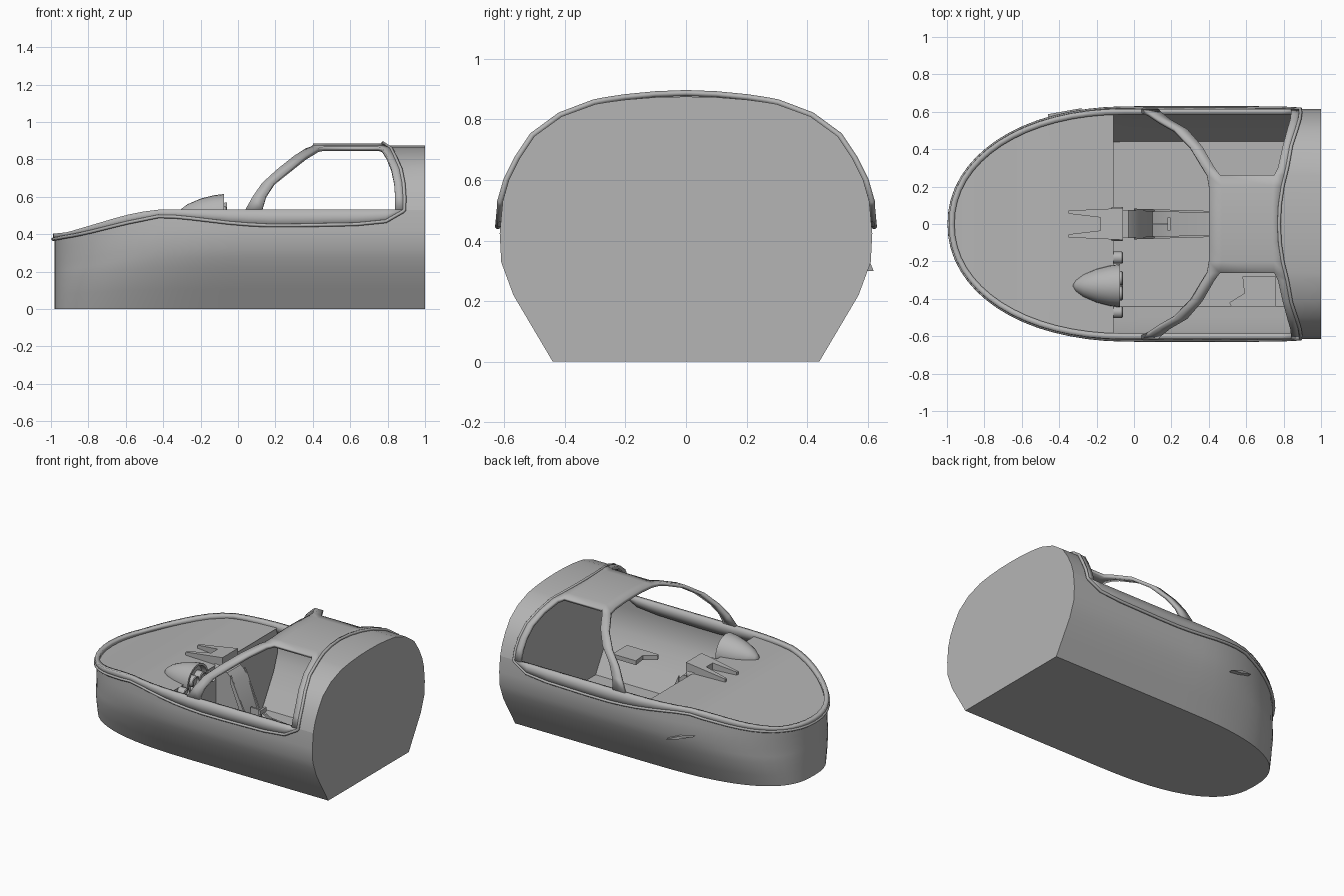
import bpy, bmesh, math
from math import sin, cos, pi

if "Cube" in bpy.data.objects:
    bpy.data.objects.remove(bpy.data.objects["Cube"])

grey = bpy.data.materials.new("plain grey")
grey.diffuse_color = (0.46, 0.46, 0.46, 1)
grey.use_nodes = True
grey.node_tree.nodes["Principled BSDF"].inputs["Base Color"].default_value = grey.diffuse_color


def finish(ob, angle=30):
    ob.data.materials.append(grey)
    bpy.ops.object.select_all(action='DESELECT')
    bpy.context.view_layer.objects.active = ob
    ob.select_set(True)
    if ob.type == 'MESH':
        bpy.ops.object.shade_smooth_by_angle(angle=math.radians(angle))
    return ob


def mesh(name, verts, faces, thick=0):
    me = bpy.data.meshes.new(name)
    me.from_pydata(verts, [], faces)
    bm = bmesh.new()
    bm.from_mesh(me)
    bmesh.ops.remove_doubles(bm, verts=bm.verts, dist=1e-4)
    bmesh.ops.recalc_face_normals(bm, faces=bm.faces)
    loose = [v for v in bm.verts if not v.link_faces]
    bmesh.ops.delete(bm, geom=loose, context='VERTS')
    bm.to_mesh(me)
    bm.free()
    ob = bpy.data.objects.new(name, me)
    bpy.context.collection.objects.link(ob)
    if thick:
        m = ob.modifiers.new("thickness", 'SOLIDIFY')
        m.thickness, m.offset = thick, 0
    return finish(ob)


def grid(rows, keep=lambda r, c: True):
    n = len(rows[0])
    verts = [p for r in rows for p in r]
    faces = [(i*n+j, i*n+j+1, (i+1)*n+j+1, (i+1)*n+j)
             for i in range(len(rows)-1) for j in range(n-1) if keep(i, j)]
    return verts, faces


def prism(name, outline, put, a, b):
    """Extrude a 2D outline from a to b; put(u, v, w) places a point."""
    n = len(outline)
    verts = [put(u, v, w) for w in (a, b) for u, v in outline]
    faces = [tuple(range(n)), tuple(range(n, 2*n))]
    faces += [(i, (i+1) % n, n+(i+1) % n, n+i) for i in range(n)]
    return mesh(name, verts, faces)


def lathe(name, profile, cy, cz, seg=24):
    """Revolve (x, radius) points about an axis along x."""
    rows = [[(x, cy+r*cos(2*pi*k/seg), cz+r*sin(2*pi*k/seg)) for k in range(seg+1)]
            for x, r in profile]
    return mesh(name, *grid(rows))


def interp(table, x):
    for (x0, y0), (x1, y1) in zip(table, table[1:]):
        if x <= x1:
            t = max(0, (x-x0)/(x1-x0))
            return y0+(y1-y0)*t
    return table[-1][1]


# Heights of the sill and of the frame's lower edge along the length
SILL = [(-1, .40), (-.9, .41), (-.8, .44), (-.6, .50), (-.45, .53), (1, .53)]
LOWER = [(-1, .37), (-.8, .41), (-.6, .46), (-.4, .50), (-.25, .485), (0, .455),
         (.2, .445), (.72, .455), (.82, .475), (.87, .51), (.89, .53)]
WIDTH = [(0, .44), (.415, .57), (.62, .61), (.8, .615), (1, .605)]


def hull_point(s, f, side=1, out=0):
    """s: 0 at nose to 1 at tail; f: 0 at bottom to 1 at sill."""
    w = interp(WIDTH, f)+out
    e = 2/(2.1+.5*max(0, 1-f/.62))
    if s < .6:
        a = s/.6*pi/2
        x, y = -.05-(.93+out)*max(0, cos(a))**e, w*sin(a)**e
    else:
        x, y = -.05+1.05*(s-.6)/.4, w
    return (x, side*y, f*interp(SILL, x))


# Columns from the +y tail round the nose to the -y tail
def around(smax):
    half = [smax]+[s for s in
                   [.92, .86, .8, .74, .68, .64]+[.6*k/16 for k in range(16, -1, -1)]
                   if s < smax-.005]
    return [(s, 1) for s in half]+[(s, -1) for s in half[-2::-1]]


# Lower hull with flat bottom
fr = [0, .2, .415, .52, .62, .8, 1]
cols = around(1)
hv, hf = grid([[hull_point(s, f, d) for f in fr] for s, d in cols])
hf.append(tuple(i*len(fr) for i in range(len(cols))))
mesh("lower_hull", hv, hf)

# Canopy section levels: y, z, arch front, arch back, rear frame front, rear frame back
LEVELS = [(.605, .53, .04, .13, .84, .89), (.585, .60, .08, .15, .84, .89),
          (.55, .67, .13, .195, .835, .885), (.50, .745, .215, .285, .82, .87),
          (.41, .81, .30, .365, .795, .84), (.30, .85, .365, .43, .77, .82),
          (.26, .857, .39, .46, .75, .81), (.2, .865, .40, .47, .745, .795),
          (.1, .873, .40, .47, .74, .78), (0, .875, .40, .47, .74, .775)]
FULL = LEVELS+[(-l[0],)+l[1:] for l in LEVELS[-2::-1]]

# Canopy frame: windscreen arch, rear frame and roof with window openings
mesh("canopy_frame", *grid([[(x, l[0], l[1]) for x in l[2:]] for l in FULL],
                           lambda r, c: c != 1 or 6 <= r < len(FULL)-7), thick=.022)

# Rear fuselage skin and closing bulkhead
mesh("rear_skin", *grid([[(x, l[0], l[1]) for x in (l[5], 1)] for l in FULL]))
ring = [hull_point(1, f) for f in fr[:-1]]+[(1, l[0], l[1]) for l in FULL]
ring += [hull_point(1, f, -1) for f in fr[-2::-1]]
mesh("rear_bulkhead", ring, [tuple(range(len(ring)))])


# Sill band running round the nose
def band_point(s, d, k, out):
    x = hull_point(s, 1)[0]
    lo = interp(LOWER, x)/interp(SILL, x)
    return hull_point(s, lo+(1-lo)*k, d, out)


band = around(.955)
mesh("sill_band", *grid([[band_point(s, d, k, -.005) for k in (0, .5, 1)]
                         for s, d in band]), thick=.03)

# Seal bead: along the band's lower edge and over the rear frame
path = [band_point(s, d, 0, .008) for s, d in band]
path += [(l[5], l[0]*1.015, l[1]+.012*(1-abs(l[0])/.61)) for l in FULL[::-1]]
cu = bpy.data.curves.new("seal_bead", 'CURVE')
cu.dimensions = '3D'
cu.bevel_depth, cu.bevel_resolution = .01, 1
sp = cu.splines.new('POLY')
sp.points.add(len(path)-1)
for p, co in zip(sp.points, path):
    p.co = (*co, 1)
sp.use_cyclic_u = True
bead = bpy.data.objects.new("seal_bead", cu)
bpy.context.collection.objects.link(bead)
finish(bead)

# Nose deck and instrument panel wall
rows = []
for k in range(0, 21):
    x, y, z = hull_point(.575*k/20, 1)
    rows.append([(x+.01, y*.975*j/5, z-.025) for j in range(-5, 6)])
mesh("nose_deck", *grid(rows))
wall = [hull_point(.575, f, 1, -.012) for f in fr[:-1]]+[hull_point(.575, .95, 1, -.015)]
mesh("panel_wall", *grid([[(-.115, y*t, z) for t in (-1, 0, 1)] for _, y, z in wall]))

# Instrument hood with gauges
lathe("instrument_hood", [(-.33, 0), (-.31, .03), (-.27, .06), (-.2, .09), (-.13, .108),
                          (-.075, .115), (-.075, .1), (-.11, .095), (-.11, 0)], -.33, .5)
for name, y, z, r in [("gauge_a", -.18, .47, .032), ("gauge_b", -.47, .47, .032),
                      ("gauge_c", -.06, .49, .032), ("gauge_d", .06, .49, .032),
                      ("gauge_e", -.29, .51, .038), ("gauge_f", -.37, .51, .038),
                      ("gauge_g", -.33, .44, .035)]:
    lathe(name, [(-.12, r), (-.065, r), (-.06, r*.85), (-.075, r*.75), (-.075, 0)], y, z, 16)

# Forked sight fairing on the deck
for name, d in (("sight_prong_left", 1), ("sight_prong_right", -1)):
    prism(name, [(-.35, .072), (-.06, .085), (-.06, 0), (-.18, 0), (-.18, .035), (-.35, .055)],
          lambda x, y, w, d=d: (x, d*y, .49 if w == 0 else .57+(x+.06)*.15), 0, 1)

# Centre pedestal, its side rails and lever
prism("pedestal", [(-.12, .48), (-.03, .47), (.02, .42), (.1, .2), (.2, .15), (.6, .12),
                   (.6, .005), (-.12, .005)],
      lambda x, z, w: (x, w*(.075-.03*max(0, x)), z), -1, 1)
for name, d in (("pedestal_rail_left", 1), ("pedestal_rail_right", -1)):
    prism(name, [(0, .46), (.11, .21), (.2, .165), (.6, .135), (.6, .1), (.1, .15), (0, .4)],
          lambda x, z, w, d=d: (x, d*(w-.03*x), z), .07, .082)
prism("lever_stem", [(.1, -.006), (.18, -.006), (.18, .006), (.1, .006)],
      lambda x, y, w: (x, y, w), .15, .24)
prism("lever_grip", [(.18, -.035), (.195, -.035), (.195, .035), (.18, .035)],
      lambda x, y, w: (x, y, w), .22, .25)

# Side console plate
prism("side_console", [(.58, -.28), (.76, -.28), (.76, -.44), (.52, -.44), (.51, -.42),
                       (.59, -.37)], lambda x, y, w: (x, y, w), .24, .27)

# Small blade on the left flank of the nose
prism("flank_blade", [(-.46, .35), (-.36, .335), (-.28, .30), (-.36, .315)],
      lambda x, z, w: (x, w+.18*(x+.36), z), .54, .605)
